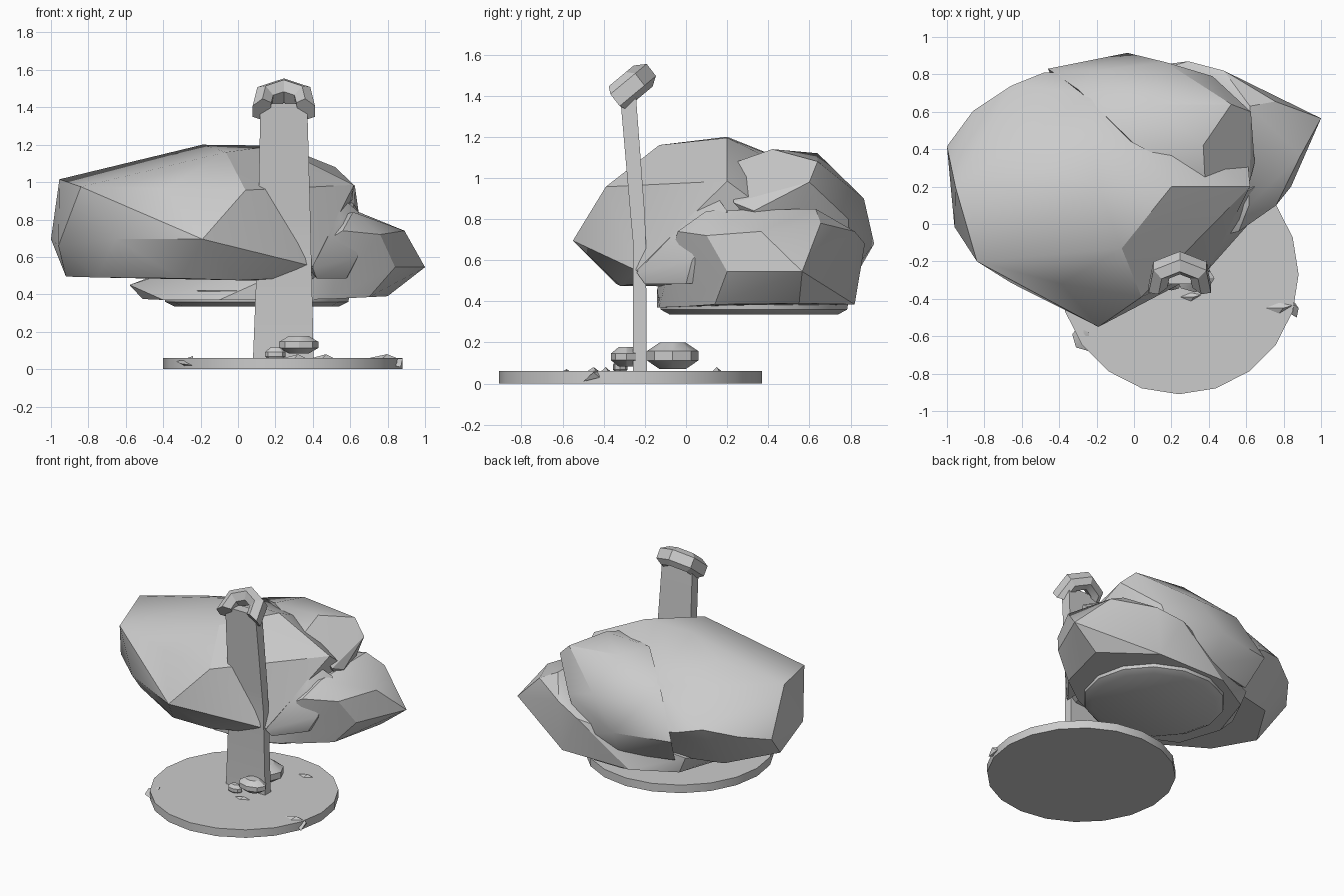
import bpy, bmesh, math
from mathutils import Vector

grey = bpy.data.materials.new("stone_grey")
grey.diffuse_color = (0.6, 0.6, 0.6, 1)


def finish(name, bm, angle=30):
    bmesh.ops.recalc_face_normals(bm, faces=bm.faces[:])
    mesh = bpy.data.meshes.new(name)
    bm.to_mesh(mesh)
    bm.free()
    ob = bpy.data.objects.new(name, mesh)
    bpy.context.collection.objects.link(ob)
    mesh.materials.append(grey)
    bpy.ops.object.select_all(action='DESELECT')
    ob.select_set(True)
    bpy.context.view_layer.objects.active = ob
    bpy.ops.object.shade_smooth_by_angle(angle=math.radians(angle))
    return ob


def hull(name, points):
    """Faceted lump wrapped around a few corner points."""
    bm = bmesh.new()
    for p in points:
        bm.verts.new(p)
    res = bmesh.ops.convex_hull(bm, input=bm.verts[:])
    junk = {g for g in res["geom_interior"] + res["geom_unused"]
            if isinstance(g, bmesh.types.BMVert)}
    bmesh.ops.delete(bm, geom=list(junk), context='VERTS')
    return finish(name, bm)


def loft(name, rings, angle=30):
    """Closed skin through rings of equal point count, capped at both ends."""
    bm = bmesh.new()
    rows = [[bm.verts.new(p) for p in r] for r in rings]
    n = len(rows[0])
    for a, b in zip(rows, rows[1:]):
        for i in range(n):
            j = (i + 1) % n
            bm.faces.new((a[i], a[j], b[j], b[i]))
    bm.faces.new(rows[0])
    bm.faces.new(rows[-1])
    return finish(name, bm, angle)


def ring(cx, cy, z, rx, ry, n):
    return [(cx + rx * math.cos(2 * math.pi * i / n),
             cy + ry * math.sin(2 * math.pi * i / n), z) for i in range(n)]


# Round base
loft("base_disc", [ring(0.24, -0.27, z, 0.64, 0.64, 20) for z in (0, 0.06)])

# Bent flat post
post = [(0.05, -0.257, -0.19, 0.08, 0.405), (0.68, -0.257, -0.195, 0.105, 0.39),
        (0.82, -0.27, -0.2, 0.108, 0.387), (1.42, -0.322, -0.245, 0.12, 0.37)]
loft("post", [[(x0, y0, z), (x1, y0, z), (x1, y1, z), (x0, y1, z)]
              for z, y0, y1, x0, x1 in post])

# Tilted horseshoe cap: chunky section swept over half a turn
u, n = Vector((0, 0.77, 0.64)), Vector((0, 0.60, -0.78))
centre = Vector((0.245, -0.305, 1.415))
section = [(0.175, -0.035), (0.175, 0.04), (0.13, 0.07),
           (0.08, 0.055), (0.07, -0.03), (0.12, -0.07)]
rings = []
for i in range(5):
    a = math.radians(-18 + 54 * i)
    rings.append([centre + Vector((r * math.cos(a), 0, 0))
                  + u * (r * math.sin(a)) + n * h for r, h in section])
loft("post_cap", rings)

# Large upper boulder
hull("upper_boulder", [
    (-.19, .2, 1.2), (.2, .2, 1.195), (-.065, -.13, 1.16), (.04, -.39, .957),
    (-.19, -.55, .695), (-.657, -.315, .695), (-.84, -.2, .975), (-.39, -.32, .965),
    (-.955, .2, 1.015), (-1, .415, .695), (-.96, -.015, .66), (-.86, .605, .75),
    (-.655, .74, .8), (-.48, .81, .76), (-.1, .82, .7), (-.23, .7, 1.0),
    (.2, .5, 1.05), (.62, .2, .985), (.6, .45, .8), (.4, -.24, .55),
    (-.92, .2, .495), (-.75, -.08, .49), (-.3, -.34, .485), (0, -.32, .475),
    (.35, -.2, .49), (.5, .2, .47), (-.1, .7, .48), (-.7, .55, .49),
    (-.48, .3, 1.105)])

# Rear lump on the right shoulder
hull("shoulder_boulder", [
    (.38, .235, 1.075), (.37, .42, 1.14), (.1, .64, 1.12), (.52, .64, 1.08),
    (.625, .6, .98), (.645, .33, .84), (.62, .23, .88), (.17, .865, .9),
    (-.035, .915, .68), (-.22, .82, .92), (.42, .79, .8), (.3, .8, .53),
    (.52, .5, .6), (-.46, .83, .69), (-.4, .7, .49), (.0, .8, .48),
    (0, .43, 1.13), (-.3, .72, .98)])

# Wide lower boulder
hull("lower_boulder", [
    (1, .565, .545), (.89, .365, .74), (.84, .2, .545), (.76, .1, .72),
    (.56, -.04, .74), (.615, .1, .84), (.62, .63, .85), (.755, .655, .78),
    (.48, .82, .74), (.29, .87, .68), (.8, .55, .39), (.7, .14, .385),
    (.5, .0, .375), (.45, .82, .385), (-.1, .82, .385), (-.58, .35, .45),
    (-.51, .3, .375), (-.4, .0, .37), (-.1, -.14, .37), (.22, -.13, .37),
    (.1, -.14, .46), (-.45, .65, .5), (-.4, .65, .38)])

# Flat oval plate under it
loft("underside_plate", [ring(.1, .33, z, r, r * .95, 14)
                         for z, r in ((.42, .5), (.36, .49), (.335, .44))])

# Jagged wedge beside the post
hull("front_wedge", [
    (.52, .12, .95), (.33, -.15, .6), (.4, -.24, .54), (.42, -.2, .485),
    (.58, .0, .485), (.64, .03, .6), (.645, .2, .84), (.45, .25, .5),
    (.6, .2, .5), (.55, .02, .8)])

# Eight-sided pebbles: centre, radii
pebbles = [(.325, -.29, .13, .105, .075, .047), (.27, -.065, .135, .13, .125, .065),
           (.2, -.32, .08, .055, .035, .035)]
for i, (x, y, z, rx, ry, h) in enumerate(pebbles):
    loft(f"pebble_{i + 1}", [ring(x, y, z + h * k, rx * s, ry * s, 8)
         for k, s in ((-1, .5), (-.35, 1), (.35, 1), (1, .5))])

# Small shards lying on the base
for i, (x, y, s) in enumerate([(.77, -.45, .09), (.3, -.39, .07), (.45, .15, .07)]):
    hull(f"shard_{i + 1}", [(x - s, y, .055), (x + s, y + .2 * s, .055),
                            (x, y - .4 * s, .055), (x, y + .4 * s, .055),
                            (x + .3 * s, y, .08)])

# Broken chips on the rim
hull("rim_chip_left", [(-.33, -.59, .04), (-.31, -.66, .03), (-.24, -.68, .02),
                       (-.24, -.58, .07), (-.3, -.55, .05), (-.26, -.6, .005)])
hull("rim_chip_right", [(.88, -.45, .055), (.87, -.5, .01), (.86, -.42, .03),
                        (.8, -.46, .03), (.84, -.42, .06)])
